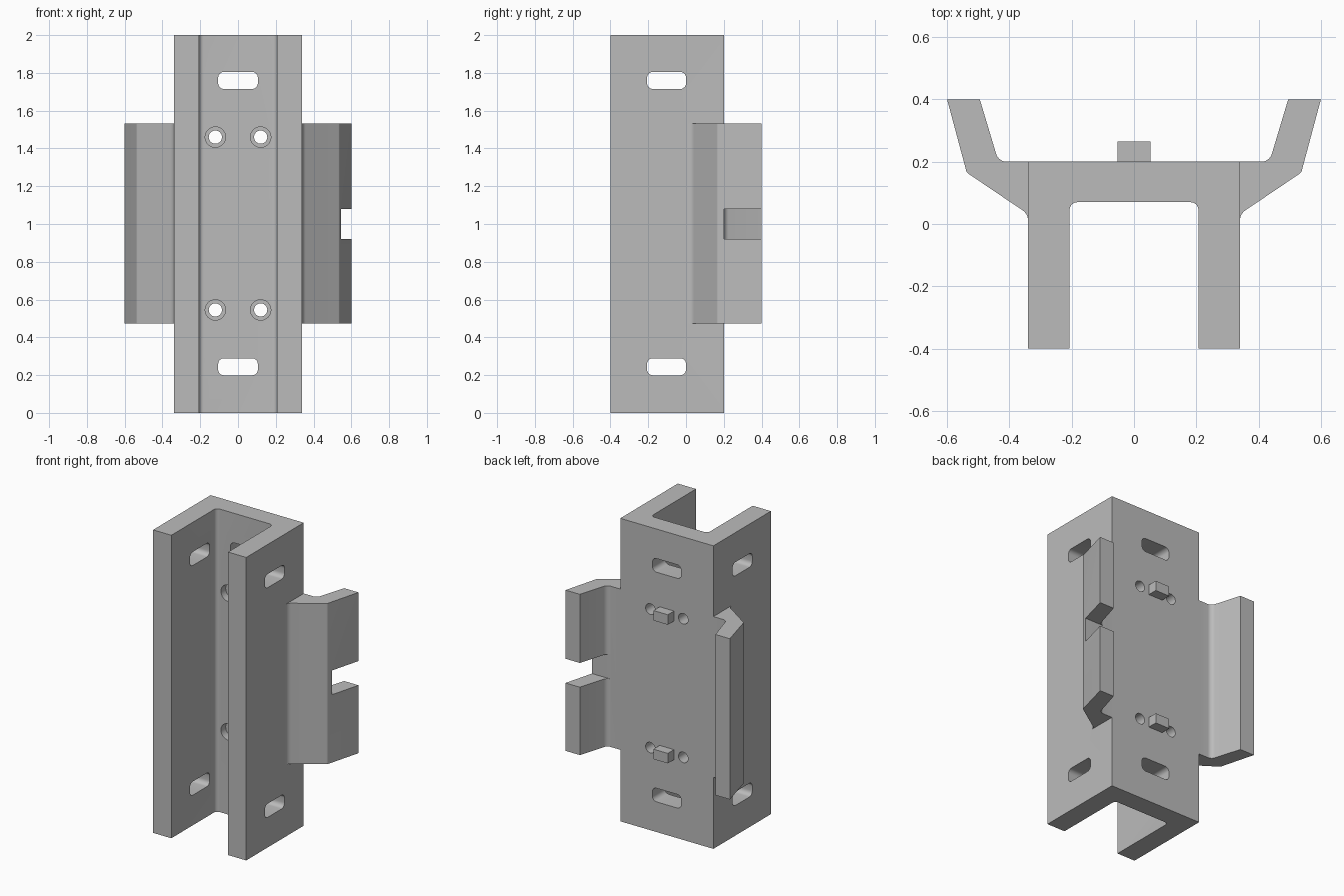
import bpy, bmesh, math
from mathutils import Vector

if "Cube" in bpy.data.objects:
    bpy.data.objects.remove(bpy.data.objects["Cube"], do_unlink=True)

grey = bpy.data.materials.new("plain grey")
grey.use_nodes = True
grey.diffuse_color = (0.5, 0.5, 0.5, 1)
grey.node_tree.nodes["Principled BSDF"].inputs["Base Color"].default_value = (0.5, 0.5, 0.5, 1)


def rounded(corners, steps=6):
    """Outline from (x, y, radius) corners, with each radius drawn as an arc."""
    out = []
    for i, (x, y, r) in enumerate(corners):
        p = Vector((x, y))
        if not r:
            out.append(p)
            continue
        a = (Vector(corners[i - 1][:2]) - p).normalized()
        b = (Vector(corners[(i + 1) % len(corners)][:2]) - p).normalized()
        half = a.angle(b) / 2
        centre = p + (a + b).normalized() * r / math.sin(half)
        start = p + a * r / math.tan(half) - centre
        end = p + b * r / math.tan(half) - centre
        sweep = start.angle_signed(end)
        for k in range(steps + 1):
            t = -sweep * k / steps
            out.append(centre + Vector((start.x * math.cos(t) - start.y * math.sin(t),
                                        start.x * math.sin(t) + start.y * math.cos(t))))
    return out


def prism(name, outline, lo, hi, axis="z"):
    """Extrude a flat outline from lo to hi along an axis."""
    place = {"x": lambda u, v, w: (w, u, v),
             "y": lambda u, v, w: (u, w, v),
             "z": lambda u, v, w: (u, v, w)}[axis]
    bm = bmesh.new()
    face = bm.faces.new([bm.verts.new(place(u, v, lo)) for u, v in outline])
    moved = bmesh.ops.extrude_face_region(bm, geom=[face])["geom"]
    bmesh.ops.translate(bm, vec=place(0, 0, hi - lo),
                        verts=[g for g in moved if isinstance(g, bmesh.types.BMVert)])
    bmesh.ops.recalc_face_normals(bm, faces=bm.faces)
    mesh = bpy.data.meshes.new(name)
    bm.to_mesh(mesh)
    bm.free()
    mesh.materials.append(grey)
    obj = bpy.data.objects.new(name, mesh)
    bpy.context.collection.objects.link(obj)
    return obj


def combine(body, tool, operation):
    """Apply a boolean to the body and remove the tool."""
    tool.hide_render = True
    mod = body.modifiers.new("boolean", "BOOLEAN")
    mod.operation, mod.solver, mod.object = operation, "EXACT", tool
    bpy.context.view_layer.objects.active = body
    bpy.ops.object.modifier_apply(modifier=mod.name)
    bpy.data.objects.remove(tool, do_unlink=True)


def box(cx, cy, w, h, r=0):
    return rounded([(cx + sx * w / 2, cy + sy * h / 2, r)
                    for sx, sy in ((-1, -1), (1, -1), (1, 1), (-1, 1))])


def circle(cx, cy, r, n=32):
    return [(cx + r * math.cos(math.tau * k / n), cy + r * math.sin(math.tau * k / n))
            for k in range(n)]


# U-shaped channel
X, INNER = 0.34, 0.207
channel = prism("channel_bracket", rounded([
    (-X, -0.4, 0), (-INNER, -0.4, 0), (-INNER, 0.07, 0.025), (INNER, 0.07, 0.025),
    (INNER, -0.4, 0), (X, -0.4, 0), (X, 0.2, 0), (-X, 0.2, 0)]), 0, 2)

# Bent side wings
wing = rounded([(0.3, 0, 0), (X, 0, 0), (X, 0.032, 0.04), (0.537, 0.165, 0.015),
                (0.6, 0.4, 0), (0.495, 0.4, 0), (0.435, 0.2, 0.035), (0.3, 0.2, 0)])
for side in (-1, 1):
    combine(channel, prism("wing", [(side * u, v) for u, v in wing], 0.472, 1.533), "UNION")

# Notch in the left wing
combine(channel, prism("notch_cutter", box(0.55, 0.35, 0.3, 0.3), 0.92, 1.08), "DIFFERENCE")

# Rounded slots through the back and both flanges
for z in (0.244, 1.76):
    combine(channel, prism("back_slot_cutter", box(0, z, 0.21, 0.09, 0.03), 0, 0.3, "y"),
            "DIFFERENCE")
    combine(channel, prism("side_slot_cutter", box(-0.103, z, 0.206, 0.09, 0.03), -0.5, 0.5, "x"),
            "DIFFERENCE")

# Counterbored screw holes and locating pegs
for z in (0.545, 1.46):
    for x in (-0.12, 0.12):
        combine(channel, prism("hole_cutter", circle(x, z, 0.035), 0, 0.3, "y"), "DIFFERENCE")
        combine(channel, prism("counterbore_cutter", circle(x, z, 0.054), 0, 0.12, "y"),
                "DIFFERENCE")
    combine(channel, prism("peg", box(0, z, 0.105, 0.066), 0.15, 0.265, "y"), "UNION")

# Smooth fillets, sharp edges
bpy.ops.object.select_all(action="DESELECT")
channel.select_set(True)
bpy.context.view_layer.objects.active = channel
bpy.ops.object.shade_smooth_by_angle(angle=math.radians(25))
